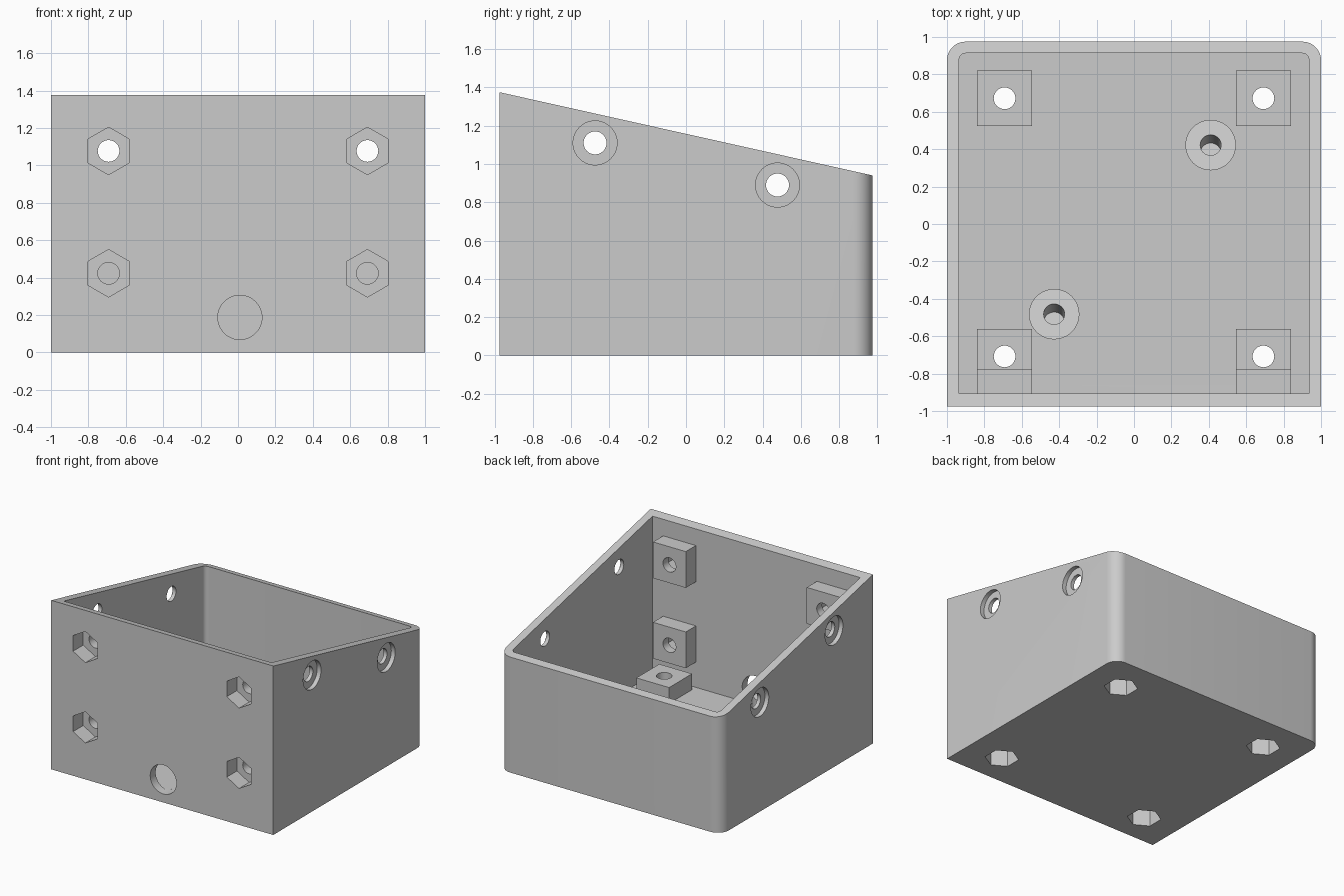
import bpy, bmesh
from math import sin, cos, pi, atan
from mathutils import Matrix, Vector

if "Cube" in bpy.data.objects:
    bpy.data.objects.remove(bpy.data.objects["Cube"])

SLOPE = (1.375 - 0.94) / 1.95
WALL, FLOOR, BOSS = 0.07, 0.07, 0.13
FRONT, BACK = -0.975, 0.975
HOLE, HEX = 0.058, 0.127
TO_FRONT = Matrix.Rotation(pi / 2, 4, 'X')     # local z becomes -y, local y becomes z

grey = bpy.data.materials.new("light grey plastic")
grey.use_nodes = True
grey.diffuse_color = (0.6, 0.6, 0.6, 1)
grey.node_tree.nodes["Principled BSDF"].inputs["Base Color"].default_value = (0.6, 0.6, 0.6, 1)


def ring(n, r):
    return [(r * cos(pi / 2 + 2 * pi * i / n), r * sin(pi / 2 + 2 * pi * i / n)) for i in range(n)]


def tub_outline(half_width, front, back, r, steps=10):
    """Rectangle with square front corners and rounded back corners."""
    pts = [(-half_width, front), (half_width, front)]
    for side, start in ((1, 0), (-1, pi / 2)):
        for i in range(steps + 1):
            a = start + pi / 2 * i / steps
            pts.append((side * (half_width - r) + r * cos(a), back - r + r * sin(a)))
    return pts


def prism(name, pts, low, high, matrix=Matrix(), top=None):
    """Extrude an outline from low to high; top(y) can slope the upper face."""
    bm = bmesh.new()
    lower = [bm.verts.new((x, y, low)) for x, y in pts]
    upper = [bm.verts.new((x, y, top(y) if top else high)) for x, y in pts]
    bm.faces.new(lower[::-1])
    bm.faces.new(upper)
    for i in range(len(pts)):
        j = (i + 1) % len(pts)
        bm.faces.new((lower[i], lower[j], upper[j], upper[i]))
    bm.transform(matrix)
    bmesh.ops.recalc_face_normals(bm, faces=bm.faces)
    mesh = bpy.data.meshes.new(name)
    bm.to_mesh(mesh)
    bm.free()
    ob = bpy.data.objects.new(name, mesh)
    bpy.context.collection.objects.link(ob)
    ob.data.materials.append(grey)
    return ob


def box(name, centre, size):
    x, y, z = (s / 2 for s in size)
    return prism(name, [(-x, -y), (x, -y), (x, y), (-x, y)], -z, z, Matrix.Translation(centre))


# Tub with a sloping rim
tub = prism("enclosure_tub", tub_outline(1, FRONT, BACK, 0.1), 0, 1, top=lambda y: 1.375 - SLOPE * (y - FRONT))
cavity = prism("cavity", tub_outline(0.935, FRONT + WALL, 0.913, 0.035), FLOOR, 2)
adds, cuts = [], []

# Square bosses with nut pockets on the front wall and the floor
for x in (-0.692, 0.692):
    for z in (0.423, 1.077):
        adds.append(box("wall_boss", (x, FRONT + 0.12, z), (0.295, 0.16, 0.295)))
        seat = Matrix.Translation((x, FRONT, z)) @ TO_FRONT
        cuts.append(prism("nut_pocket", ring(6, HEX), -0.13, 0.05, seat))
        cuts.append(prism("bolt_hole", ring(32, HOLE), -0.25, -0.1, seat))
    for y in (-0.708, 0.672):
        adds.append(box("floor_boss", (x, y, 0.12), (0.295, 0.295, 0.16)))
        seat = Matrix.Translation((x, y, 0))
        cuts.append(prism("nut_pocket", ring(6, HEX), -0.05, 0.13, seat))
        cuts.append(prism("bolt_hole", ring(32, HOLE), 0.1, 0.25, seat))

# Round floor posts with sloping tops and tilted blind holes
for x, y in ((0.41, 0.422), (-0.427, -0.482)):
    height = 0.35 - SLOPE * y
    adds.append(prism("floor_post", ring(40, 0.135), 0.03, 1, Matrix.Translation((x, y, 0)),
                      top=lambda v, h=height: h - SLOPE * v))
    tilt = Matrix.Translation((x, y, height)) @ Matrix.Rotation(-atan(SLOPE), 4, 'X')
    cuts.append(prism("post_hole", ring(32, 0.056), -0.2, 0.1, tilt))

# Counterbored screw holes in both side walls
for side in (-1, 1):
    for y, z in ((-0.475, 1.11), (0.478, 0.89)):
        seat = Matrix.Translation((side, y, z)) @ Matrix.Rotation(side * pi / 2, 4, 'Y')
        cuts.append(prism("screw_hole", ring(32, 0.06), -0.15, 0.05, seat))
        cuts.append(prism("counterbore", ring(40, 0.115), -0.035, 0.05, seat))

# Cable hole low in the front wall
cuts.append(prism("cable_hole", ring(48, 0.118), -0.1, 0.05,
                  Matrix.Translation((0.01, FRONT, 0.187)) @ TO_FRONT))

# Combine everything into one solid part
jobs = [(cavity, 'DIFFERENCE')] + [(o, 'UNION') for o in adds] + [(o, 'DIFFERENCE') for o in cuts]
for ob, operation in jobs:
    mod = tub.modifiers.new(ob.name, 'BOOLEAN')
    mod.object, mod.operation, mod.solver = ob, operation, 'EXACT'
evaluated = tub.evaluated_get(bpy.context.evaluated_depsgraph_get())
tub.data = bpy.data.meshes.new_from_object(evaluated)
tub.modifiers.clear()
for ob, _ in jobs:
    bpy.data.objects.remove(ob)

# Smooth the round parts and keep the edges sharp
bpy.ops.object.select_all(action='DESELECT')
tub.select_set(True)
bpy.context.view_layer.objects.active = tub
bpy.ops.object.shade_smooth_by_angle(angle=pi / 6)
